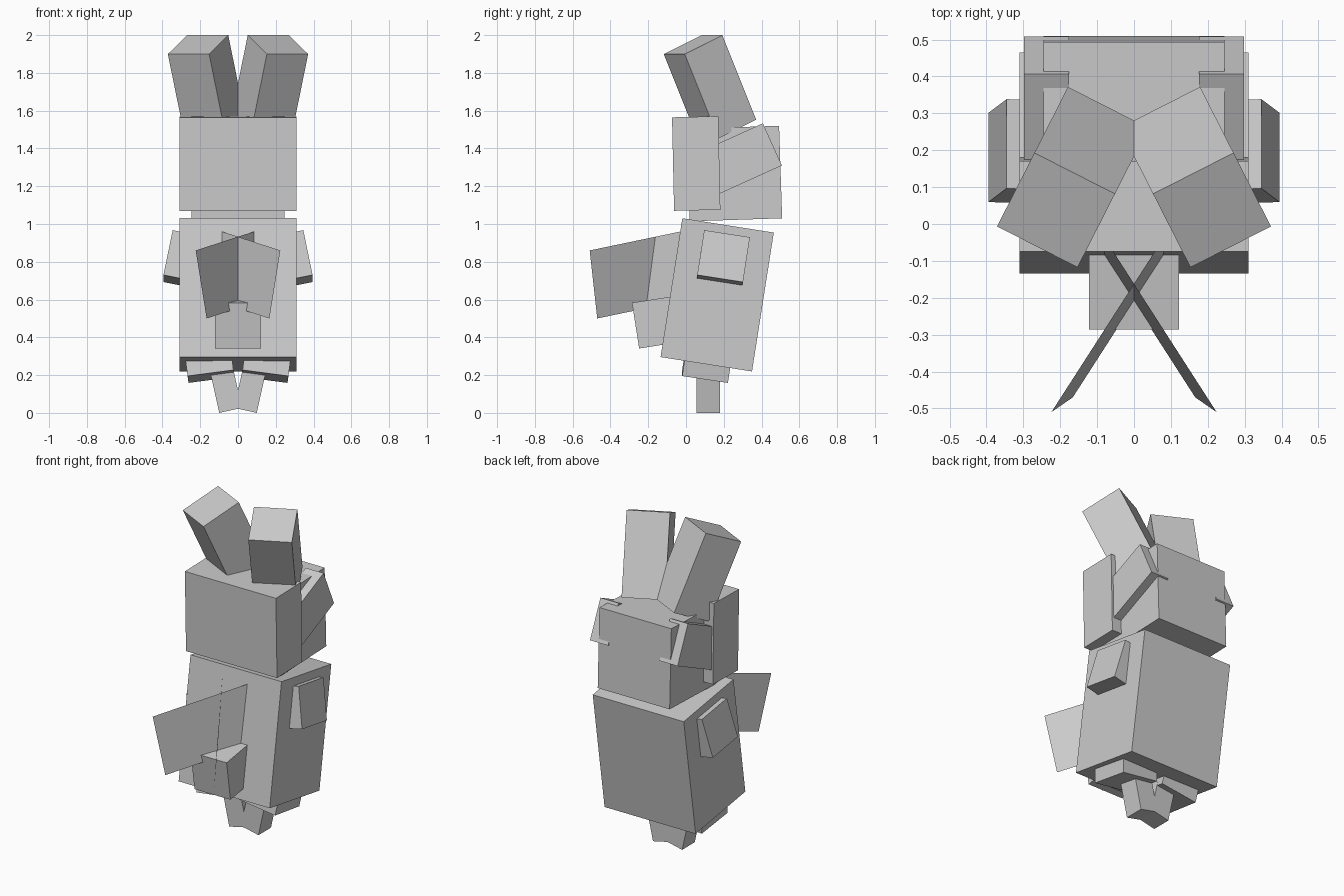
import bpy
from mathutils import Matrix, Vector

if "Cube" in bpy.data.objects:
    bpy.data.objects.remove(bpy.data.objects["Cube"])

U = 0.1225  # base grid unit of the blocky model


def mesh_object(name, verts, faces):
    mesh = bpy.data.meshes.new(name)
    mesh.from_pydata([tuple(v) for v in verts], [], faces)
    ob = bpy.data.objects.new(name, mesh)
    bpy.context.collection.objects.link(ob)
    return ob


def box(name, center, size, side=(1, 0, 0), up=(0, 0, 1), mirror=False):
    """Box with its own side (x) and up (z) directions, optionally mirrored in x."""
    u = Vector(side).normalized()
    w = Vector(up)
    w = (w - u * w.dot(u)).normalized()
    v = w.cross(u)
    for sx in ((1, -1) if mirror else (1,)):
        verts = []
        for k in (-.5, .5):
            for i, j in ((-.5, -.5), (.5, -.5), (.5, .5), (-.5, .5)):
                p = Vector(center) + u * i * size[0] + v * j * size[1] + w * k * size[2]
                verts.append((p.x * sx, p.y, p.z))
        faces = [(0, 3, 2, 1), (4, 5, 6, 7), (0, 1, 5, 4),
                 (1, 2, 6, 5), (2, 3, 7, 6), (3, 0, 4, 7)]
        if sx < 0:
            faces = [f[::-1] for f in faces]
        label = name if not mirror else ("right_" if sx > 0 else "left_") + name
        mesh_object(label, verts, faces)


# torso, leaning back
box("body", (0, .165, .625), (.62, 4 * U, .744), up=(0, .155, .988))

# head: wide face block in front of a narrower skull
box("face", (0, .054, 1.32), (.62, 2 * U, .495), up=(0, -.022, 1))
box("skull", (0, .256, 1.267), (4 * U, 4 * U, 4 * U), up=(0, -.033, 1))

# slanted cheek blocks poking out of the skull
back = Vector((0, .911, .413))
up = Vector((0, -.413, .911))
cheek = Vector((.237, .4575, 1.4215)) - back * 1.5 * U
box("cheek", cheek, (U, 3 * U, 2 * U), up=up, mirror=True)

# ears
box("ear", (.166, .127, 1.726), (2 * U, 2 * U, 4 * U),
    side=(.891, .453, 0), up=(.186, -.365, .913), mirror=True)

# arms
box("arm", (.31, .197, .818), (U, 2 * U, 2 * U),
    side=(.979, .032, .197), up=(-.2, .15, .968), mirror=True)

# belly block
box("belly_block", (0, -.146, .481), (2 * U, 2 * U, 2 * U), up=(0, -.155, .988))

# crossed thin chest plates
for label, s in (("right", 1), ("left", -1)):
    a = Vector((.224, -.51, .86))
    down = Vector((-.058, .04, -.36))
    inward = Vector((-.309, .48, .10)).normalized() * 5 * U
    quad = [a, a + down, a + down + inward, a + inward]
    mesh_object(label + "_chest_plate", [(p.x * s, p.y, p.z) for p in quad], [(0, 1, 2, 3)])

# hips and feet
box("hip", (.151, .11, .253), (2 * U, 2 * U, U),
    side=(.99, 0, -.13), up=(.13, .15, .98), mirror=True)
box("foot", (.066, .118, .133), (U, U, 2 * U),
    side=(.976, 0, -.216), up=(.216, 0, .976), mirror=True)
